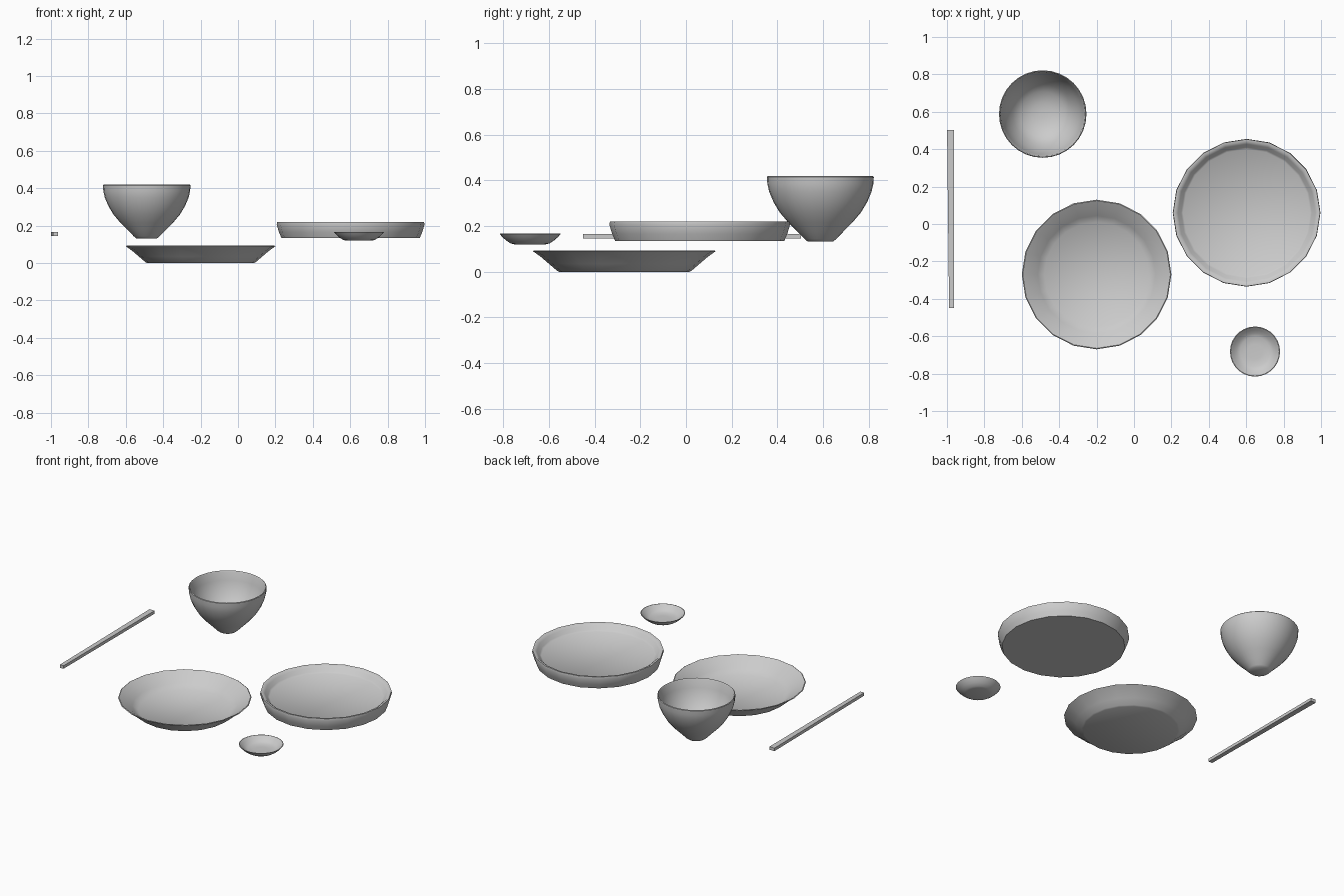
import bpy
import bmesh
from math import cos, sin, pi, radians

cube = bpy.data.objects.get("Cube")
if cube:
    bpy.data.objects.remove(cube, do_unlink=True)

# Single ceramic grey
grey = bpy.data.materials.new("plain_grey")
grey.use_nodes = True
colour = (0.6, 0.6, 0.6, 1)
grey.diffuse_color = colour
grey.node_tree.nodes["Principled BSDF"].inputs["Base Color"].default_value = colour


def finish(name, bm, angle):
    bmesh.ops.recalc_face_normals(bm, faces=bm.faces)
    mesh = bpy.data.meshes.new(name)
    bm.to_mesh(mesh)
    bm.free()
    mesh.materials.append(grey)
    obj = bpy.data.objects.new(name, mesh)
    bpy.context.collection.objects.link(obj)
    bpy.ops.object.select_all(action="DESELECT")
    obj.select_set(True)
    bpy.context.view_layer.objects.active = obj
    bpy.ops.object.shade_smooth_by_angle(angle=radians(angle))
    return obj


def vessel(name, centre, profile, sides, angle=40):
    """Turn a (radius, height) profile, from underside over the rim to the inner floor."""
    bm = bmesh.new()
    rings = []
    for r, z in profile:
        rings.append([bm.verts.new((r * cos(2 * pi * i / sides),
                                    r * sin(2 * pi * i / sides), z))
                      for i in range(sides)])
    for a, b in zip(rings, rings[1:]):
        for i in range(sides):
            j = (i + 1) % sides
            bm.faces.new((a[i], a[j], b[j], b[i]))
    bm.faces.new(rings[0])
    bm.faces.new(rings[-1])
    obj = finish(name, bm, angle)
    obj.location = (centre[0], centre[1], 0)
    return obj


# Wide flared plate
vessel("flared_plate", (-0.2, -0.27),
       [(0.285, 0), (0.295, 0.005), (0.33, 0.035), (0.365, 0.065), (0.4, 0.09),
        (0.395, 0.093), (0.355, 0.068), (0.315, 0.038), (0.28, 0.01)], 20)

# Flat plate with a raised rounded rim
vessel("rimmed_plate", (0.602, 0.06),
       [(0.37, 0.135), (0.383, 0.165), (0.395, 0.205), (0.393, 0.22),
        (0.38, 0.219), (0.367, 0.208), (0.35, 0.188), (0.34, 0.18)], 20, 50)

# Deep bowl
vessel("deep_bowl", (-0.488, 0.588),
       [(0.055, 0.132), (0.068, 0.142), (0.1, 0.175), (0.14, 0.215),
        (0.178, 0.26), (0.205, 0.305), (0.224, 0.35), (0.232, 0.385), (0.234, 0.415),
        (0.23, 0.419), (0.225, 0.41), (0.216, 0.36), (0.195, 0.305), (0.16, 0.245),
        (0.12, 0.207), (0.06, 0.187), (0.02, 0.183)], 32)

# Small sauce dish
vessel("small_dish", (0.647, -0.682),
       [(0.068, 0.12), (0.085, 0.124), (0.105, 0.137), (0.122, 0.152), (0.134, 0.166),
        (0.13, 0.167), (0.115, 0.153), (0.098, 0.139), (0.08, 0.131), (0.04, 0.129)], 28)

# Tapered stick
bm = bmesh.new()
bmesh.ops.create_cube(bm, size=1)
for v in bm.verts:
    back = v.co.y > 0
    width, mid = (0.037, -0.981) if back else (0.027, -0.975)
    v.co = (mid + v.co.x * width, 0.503 if back else -0.45, 0.155 + v.co.z * 0.02)
finish("chopstick", bm, 30)
